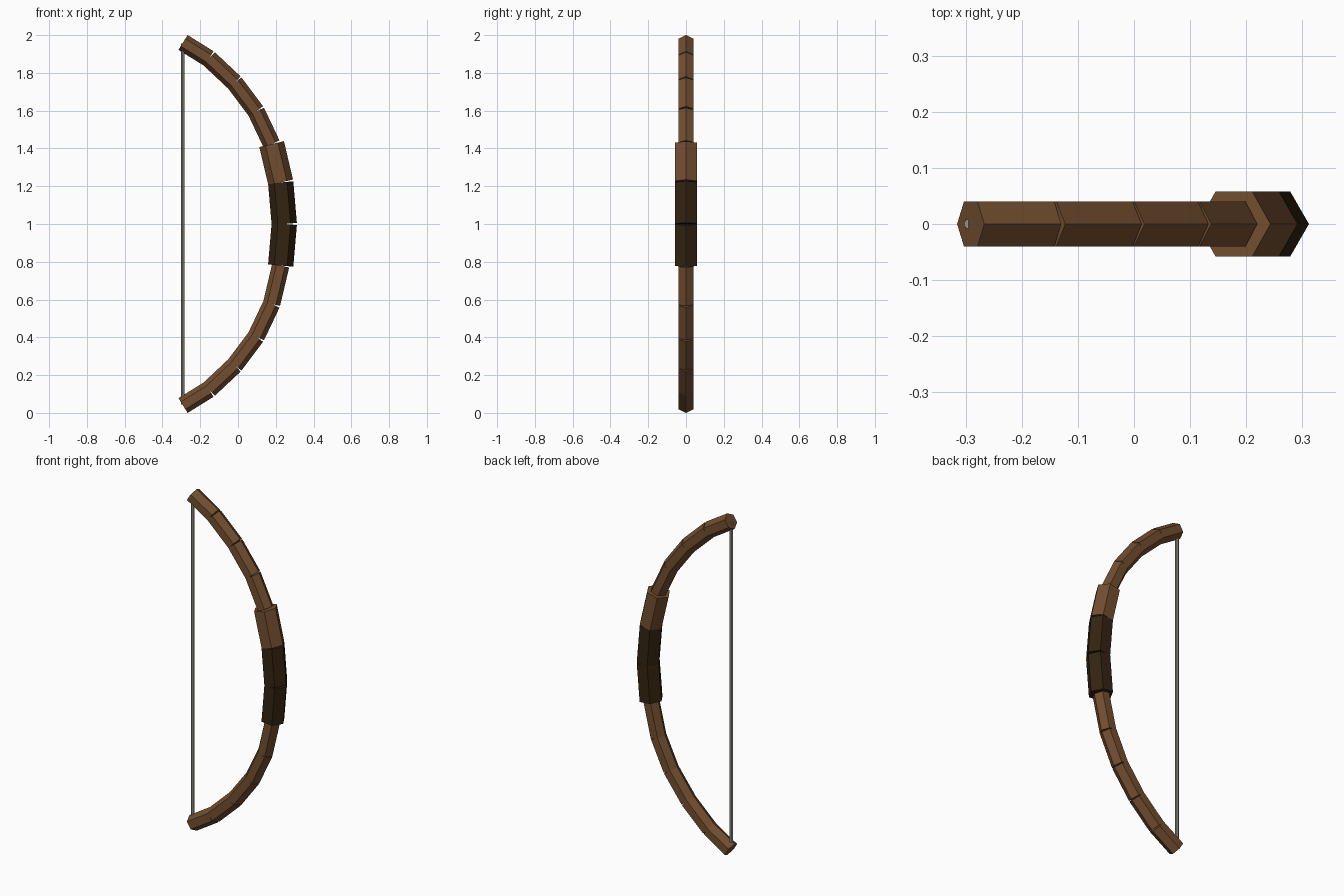
import bpy
from math import radians
from mathutils import Matrix, Vector

if "Cube" in bpy.data.objects:
    bpy.data.objects.remove(bpy.data.objects["Cube"], do_unlink=True)


def material(name, colour):
    mat = bpy.data.materials.new(name)
    mat.use_nodes = True
    mat.diffuse_color = (*colour, 1)
    bsdf = next(n for n in mat.node_tree.nodes if n.type == "BSDF_PRINCIPLED")
    bsdf.inputs["Base Color"].default_value = (*colour, 1)
    bsdf.inputs["Roughness"].default_value = 0.8
    return mat


wood = material("brown wood", (0.17, 0.076, 0.029))
leather = material("dark leather", (0.034, 0.017, 0.005))
cord = material("grey cord", (0.36, 0.33, 0.28))


def rod(name, start, end, radius, mat, sides=6):
    """Straight prism between two points of the XZ plane, one corner facing the bend."""
    a, b = (Vector((p[0], 0, p[1])) for p in (start, end))
    along = (b - a).normalized()
    side = Vector((0, 1, 0))
    out = side.cross(along)
    bpy.ops.mesh.primitive_cylinder_add(vertices=sides, radius=radius, depth=(b - a).length)
    obj = bpy.context.object
    obj.name = name
    # local y holds a cylinder corner, so it points outward
    turn = Matrix((-side, out, along)).transposed().to_4x4()
    obj.matrix_world = Matrix.Translation((a + b) / 2) @ turn
    obj.data.materials.append(mat)
    return obj


# Half of the bow's centre line, from the grip to the tip
half = [(0.245, 0), (0.226, 0.22), (0.178, 0.423), (0.096, 0.596),
        (-0.018, 0.748), (-0.154, 0.876), (-0.291, 0.961)]
thin, thick = 0.046, 0.067

# Grip, riser and limbs: one separate hexagonal block per step
for label, sign in (("upper", 1), ("lower", -1)):
    points = [(x, 1 + sign * z) for x, z in half]
    for i, (p, q) in enumerate(zip(points, points[1:])):
        if i == 0:
            rod(label + "_grip", p, q, thick, leather)
        elif i == 1 and sign > 0:
            rod("upper_riser", p, q, thick, wood)
        else:
            rod(f"{label}_limb_{i}", p, q, thin, wood)

# Bowstring between the two tips
rod("bowstring", (-0.293, 0.045), (-0.293, 1.955), 0.01, cord, 8)
